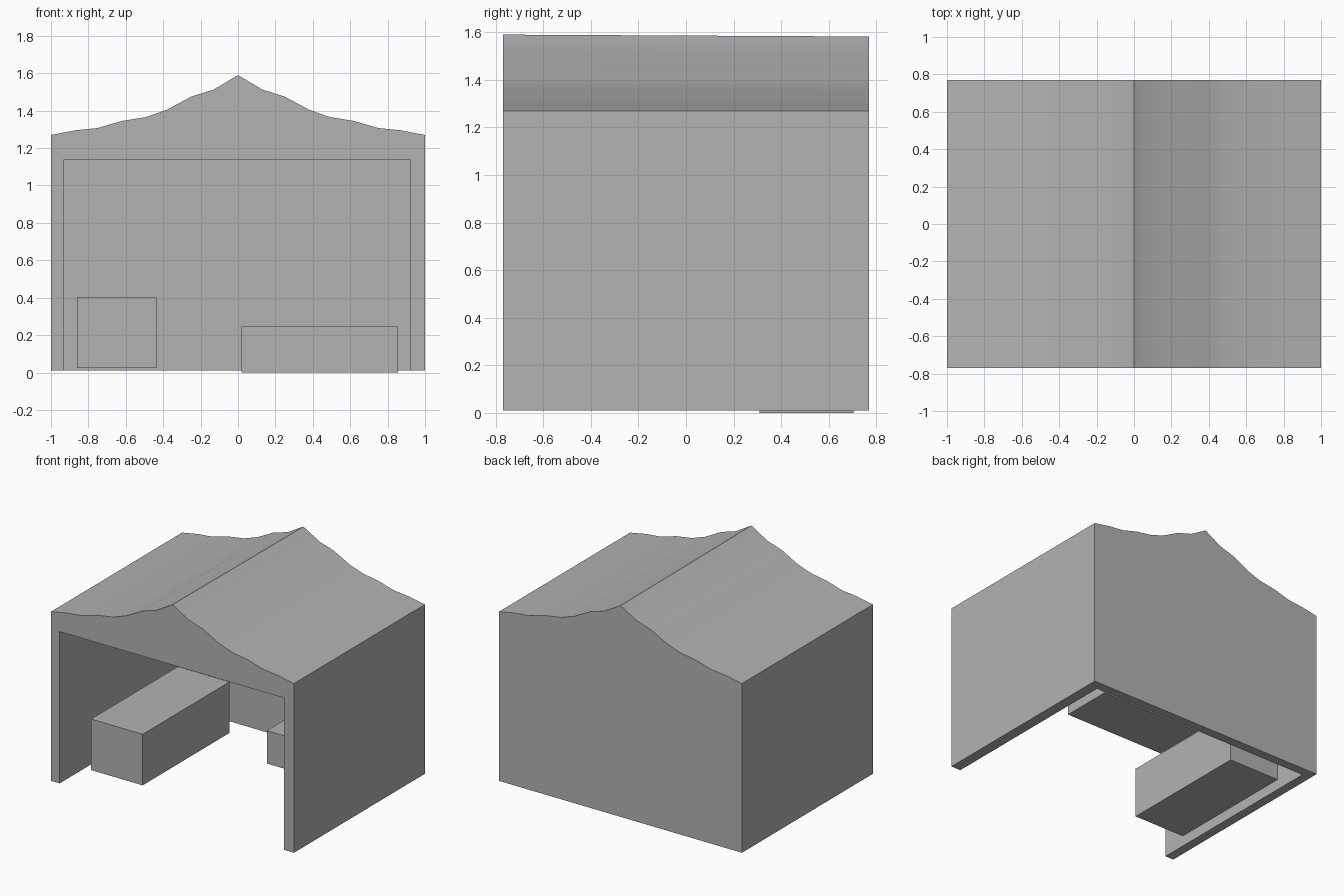
import bpy
import bmesh
from mathutils import Vector

default = bpy.data.objects.get("Cube")
if default:
    bpy.data.objects.remove(default, do_unlink=True)

# Single flat colour
grey = bpy.data.materials.new("plain grey")
grey.use_nodes = True
colour = (0.45, 0.45, 0.45, 1)
grey.diffuse_color = colour
grey.node_tree.nodes["Principled BSDF"].inputs["Base Color"].default_value = colour


def prism(name, outline, offset):
    """Extrude a closed 3D outline along an offset."""
    bm = bmesh.new()
    face = bm.faces.new([bm.verts.new(p) for p in outline])
    extruded = bmesh.ops.extrude_face_region(bm, geom=[face])["geom"]
    verts = [g for g in extruded if isinstance(g, bmesh.types.BMVert)]
    bmesh.ops.translate(bm, verts=verts, vec=Vector(offset))
    bmesh.ops.recalc_face_normals(bm, faces=bm.faces)
    mesh = bpy.data.meshes.new(name)
    bm.to_mesh(mesh)
    bm.free()
    mesh.materials.append(grey)
    obj = bpy.data.objects.new(name, mesh)
    bpy.context.collection.objects.link(obj)
    return obj


def box(name, low, high):
    x0, y0, z0 = low
    x1, y1, z1 = high
    outline = [(x0, y0, z0), (x1, y0, z0), (x1, y1, z0), (x0, y1, z0)]
    return prism(name, outline, (0, 0, z1 - z0))


depth = 0.77
wall_base, wall_top, eave = 0.01, 1.14, 1.27

# Two side walls and back wall as one U-shaped plan, open at the front
plan = [(-1, -depth), (-0.93, -depth), (-0.93, 0.7), (0.92, 0.7),
        (0.92, -depth), (1, -depth), (1, depth), (-1, depth)]
prism("walls", [(x, y, wall_base) for x, y in plan], (0, 0, wall_top - wall_base))

# Solid roof with gently rippled, sagging slopes
slope = [(0.13, 1.513), (0.25, 1.475), (0.38, 1.405), (0.49, 1.366),
         (0.62, 1.345), (0.75, 1.307), (0.87, 1.295), (1, eave)]
gable = [(-x, z) for x, z in reversed(slope)] + [(0, 1.59)] + slope
gable += [(1, wall_top), (-1, wall_top)]
roof = prism("roof", [(x, -depth, z) for x, z in gable], (0, 2 * depth, 0))

# Ridge falls slightly towards the back
for v in roof.data.vertices:
    if v.co.y > 0 and v.co.z > eave:
        v.co.z -= 0.025 * (v.co.z - eave)

bpy.ops.object.select_all(action="DESELECT")
roof.select_set(True)
bpy.context.view_layer.objects.active = roof
bpy.ops.object.shade_smooth_by_angle(angle=0.5)

# Contents: long bench at one side, low chest against the back wall
box("long_bench", (-0.86, -0.5, 0.025), (-0.435, 0.52, 0.405))
box("low_chest", (0.02, 0.31, 0), (0.855, 0.705, 0.245))
